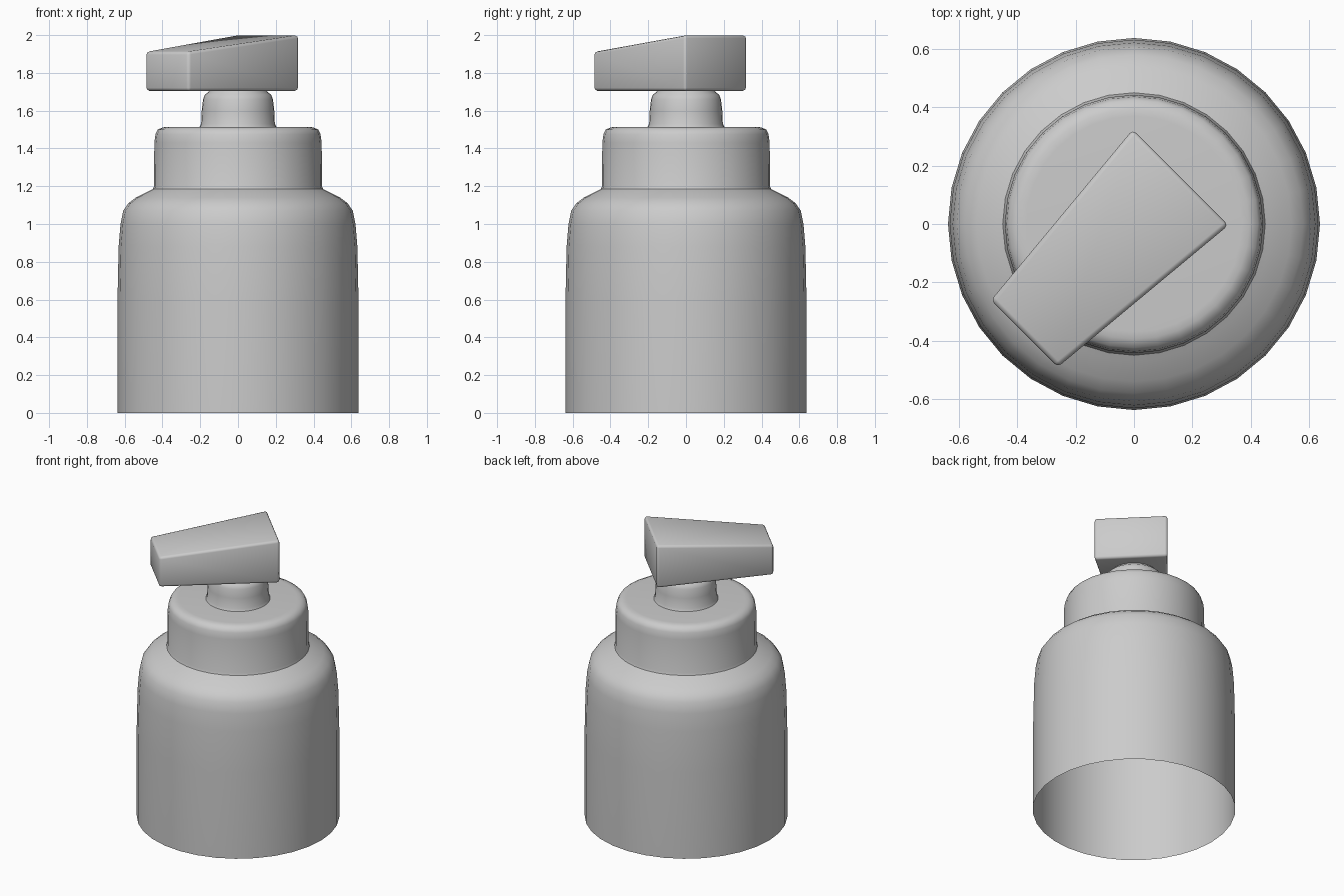
import bpy, bmesh, math
from mathutils import Matrix

cube = bpy.data.objects.get("Cube")
if cube:
    bpy.data.objects.remove(cube, do_unlink=True)

# Single plain grey
grey = bpy.data.materials.new("light_grey")
grey.use_nodes = True
colour = (0.6, 0.6, 0.6, 1)
grey.diffuse_color = colour
grey.node_tree.nodes["Principled BSDF"].inputs["Base Color"].default_value = colour


def finish(name, bm, angle):
    mesh = bpy.data.meshes.new(name)
    bm.to_mesh(mesh)
    bm.free()
    mesh.materials.append(grey)
    obj = bpy.data.objects.new(name, mesh)
    bpy.context.collection.objects.link(obj)
    bpy.ops.object.select_all(action="DESELECT")
    obj.select_set(True)
    bpy.context.view_layer.objects.active = obj
    bpy.ops.object.shade_smooth_by_angle(angle=math.radians(angle))
    return obj


def lathe(name, profile, sides=32):
    """Spin a (radius, height) profile round the z axis."""
    bm = bmesh.new()
    verts = [bm.verts.new((r, 0, z)) for r, z in profile]
    edges = [bm.edges.new(pair) for pair in zip(verts, verts[1:])]
    bmesh.ops.spin(bm, geom=verts + edges, axis=(0, 0, 1), cent=(0, 0, 0),
                   angle=math.tau, steps=sides, use_duplicate=False)
    bmesh.ops.remove_doubles(bm, verts=bm.verts, dist=0.0005)
    bmesh.ops.recalc_face_normals(bm, faces=bm.faces)
    return finish(name, bm, 50)


# Bottle shell, open underneath
lathe("bottle_body", [(0.638, 0), (0.638, 0.6), (0.632, 0.88), (0.622, 1.0),
                      (0.608, 1.07), (0.58, 1.11), (0.54, 1.14),
                      (0.47, 1.175), (0.44, 1.19)])

# Screw collar
lathe("collar", [(0.452, 1.18), (0.445, 1.2), (0.443, 1.43), (0.437, 1.475),
                 (0.425, 1.5), (0.395, 1.512), (0.37, 1.514), (0, 1.514)])

# Pump stem
lathe("pump_stem", [(0.205, 1.51), (0.195, 1.53), (0.192, 1.6), (0.185, 1.66),
                    (0.175, 1.685), (0.155, 1.7), (0.15, 1.72)])

# Pump head: box narrowed and lowered towards the spout, turned diagonally
bm = bmesh.new()
bmesh.ops.create_cube(bm, size=2)
for v in bm.verts:
    back = v.co.x > 0
    half_width = 0.232 if back else 0.162
    top = 2.0 if back else 1.912
    v.co = (0.226 if back else -0.532, v.co.y * half_width,
            top if v.co.z > 0 else 1.705)
bmesh.ops.bevel(bm, geom=list(bm.edges), offset=0.016, segments=2,
                profile=0.5, affect="EDGES")
bmesh.ops.transform(bm, matrix=Matrix.Rotation(math.radians(45), 4, "Z"),
                    verts=bm.verts)
finish("pump_head", bm, 60)
